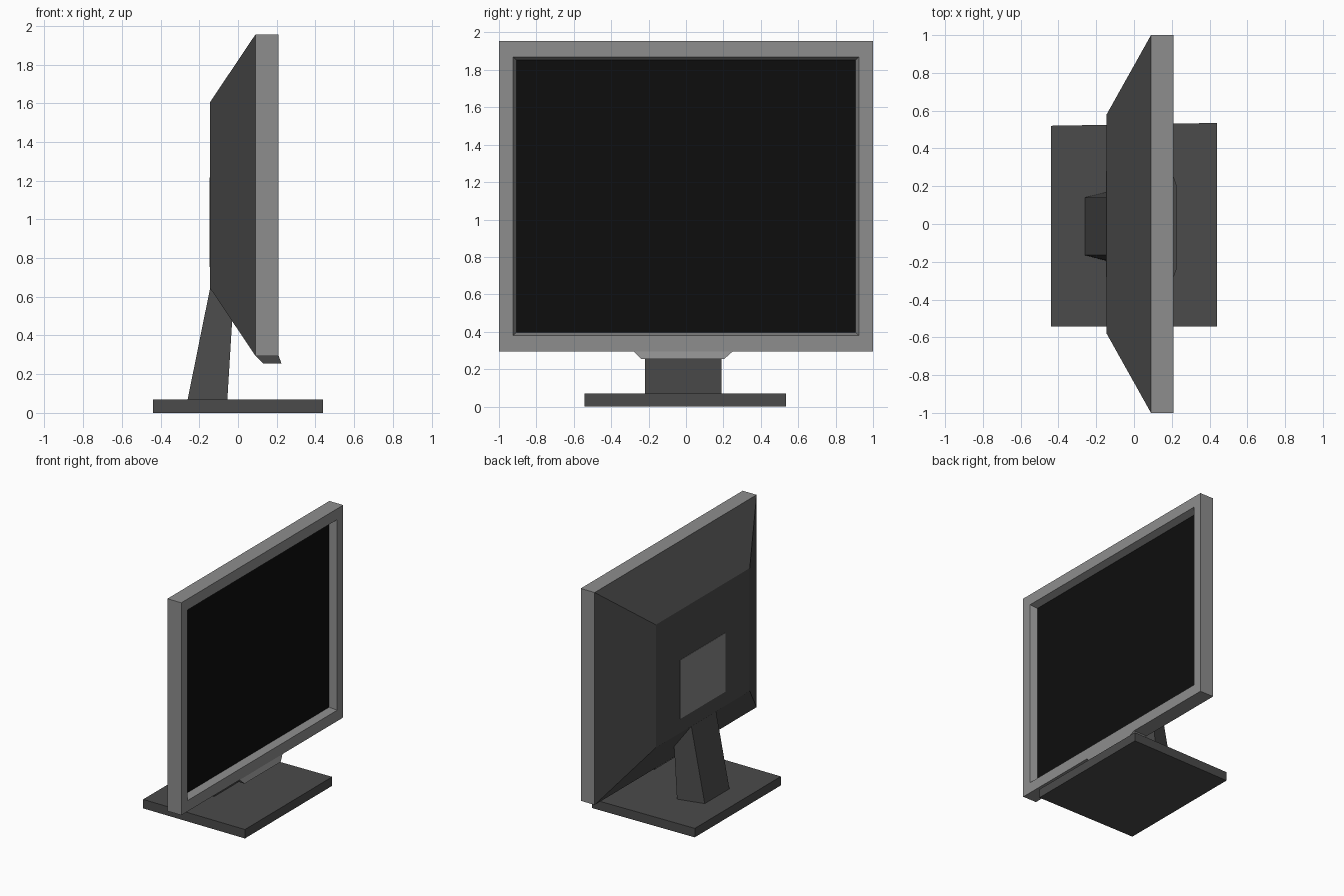
import bpy

if "Cube" in bpy.data.objects:
    bpy.data.objects.remove(bpy.data.objects["Cube"])


def material(name, r, g, b):
    m = bpy.data.materials.new(name)
    m.diffuse_color = (r, g, b, 1)
    m.use_nodes = True
    m.node_tree.nodes["Principled BSDF"].inputs["Base Color"].default_value = m.diffuse_color
    return m


light = material("bezel_grey", 0.27, 0.27, 0.27)
dark = material("dark_grey", 0.07, 0.07, 0.07)
plate = material("plate_grey", 0.25, 0.25, 0.25)
black = material("screen_black", 0.004, 0.004, 0.004)


def rect_x(x, y0, y1, z0, z1):
    return [(x, y0, z0), (x, y1, z0), (x, y1, z1), (x, y0, z1)]


def rect_z(z, x0, x1, y0, y1):
    return [(x0, y0, z), (x1, y0, z), (x1, y1, z), (x0, y1, z)]


def loft(name, rings, mat, start=True, end=True):
    """Skin four-point rings in order, with optional end caps."""
    verts = [p for ring in rings for p in ring]
    faces = []
    for r in range(len(rings) - 1):
        a, b = 4 * r, 4 * r + 4
        for i in range(4):
            j = (i + 1) % 4
            faces.append((a + i, a + j, b + j, b + i))
    if start:
        faces.append((3, 2, 1, 0))
    if end:
        n = len(verts)
        faces.append((n - 4, n - 3, n - 2, n - 1))
    me = bpy.data.meshes.new(name)
    me.from_pydata(verts, [], faces)
    me.materials.append(mat)
    ob = bpy.data.objects.new(name, me)
    bpy.context.collection.objects.link(ob)
    return ob


outer = (-1, 1, 0.295, 1.955)
opening = (-0.925, 0.925, 0.38, 1.87)
glass = (-0.905, 0.905, 0.397, 1.852)

# Bezel frame with recessed, slightly tapered inner walls
loft("bezel", [rect_x(0.09, *outer), rect_x(0.21, *outer),
               rect_x(0.21, *opening), rect_x(0.155, *glass)],
     light, start=False, end=False)

# Screen
loft("screen", [rect_x(0.155, *glass)], black, start=False)

# Tapered back housing
loft("back_housing", [rect_x(-0.145, -0.58, 0.58, 0.645, 1.605),
                      rect_x(0.09, *outer)], dark, end=False)

# Flush mounting plate on the back
loft("mounting_plate", [rect_x(-0.147, -0.28, 0.28, 0.755, 1.215),
                        rect_x(-0.145, -0.28, 0.28, 0.755, 1.215)], plate, end=False)

# Tapered lip under the bezel
loft("bottom_lip", [rect_z(0.255, 0.13, 0.225, -0.24, 0.205),
                    rect_z(0.295, 0.09, 0.21, -0.28, 0.25)], light)


# Neck: narrower at the back, leaning into the housing
def neck_ring(xb, zb, xf, zf):
    return [(xb, -0.165, zb), (xf, -0.22, zf), (xf, 0.19, zf), (xb, 0.14, zb)]


loft("neck", [neck_ring(-0.26, 0.07, -0.055, 0.07),
              neck_ring(-0.143, 0.65, -0.03, 0.48)], dark)

# Base slab
base = [(-0.44, -0.543), (0.44, -0.543), (0.44, 0.535), (-0.44, 0.52)]
loft("base", [[(x, y, z) for x, y in base] for z in (0, 0.07)], dark)
